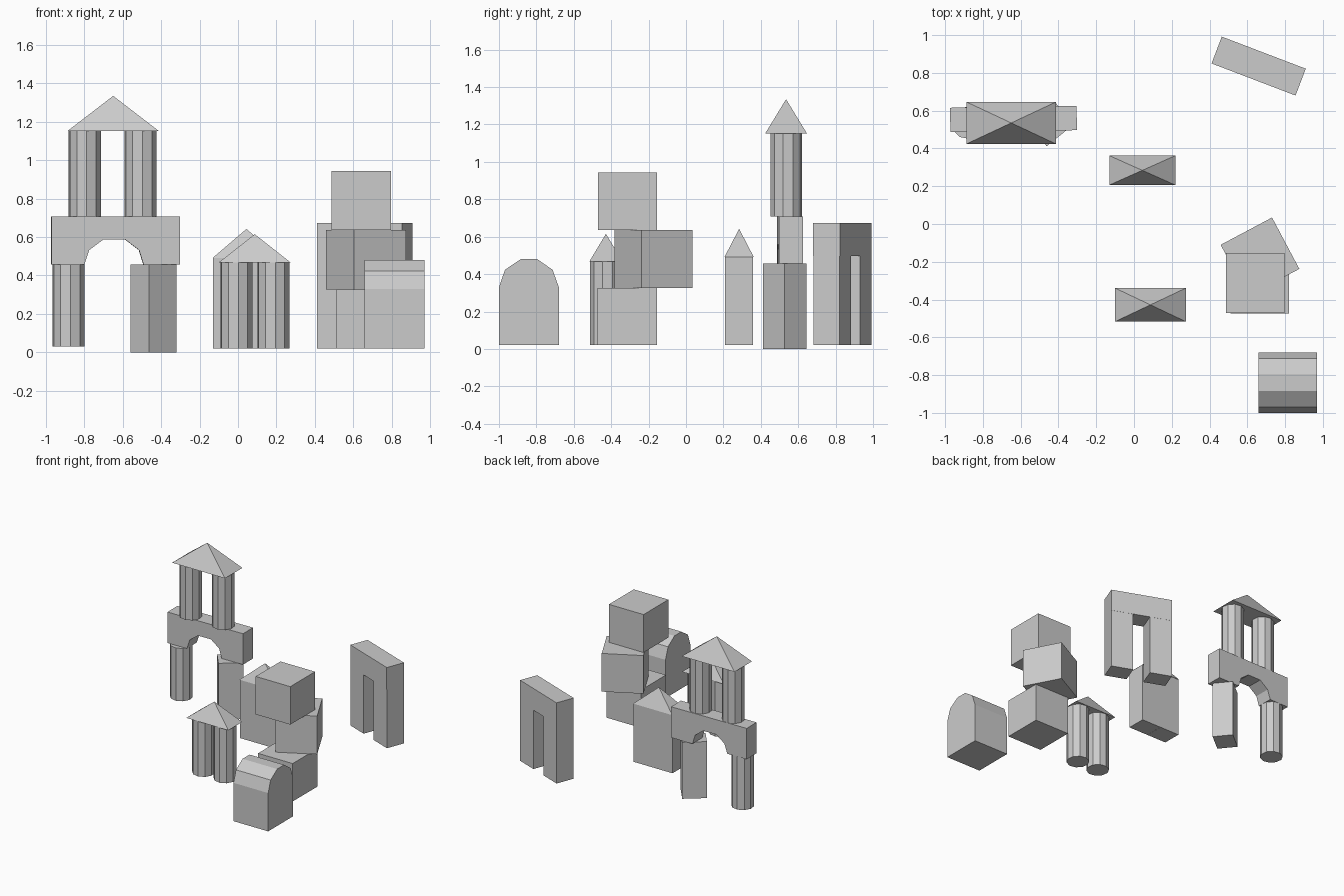
import bpy, bmesh
from math import radians
from mathutils import Matrix

if "Cube" in bpy.data.objects:
    bpy.data.objects.remove(bpy.data.objects["Cube"])


def finish(bm, name):
    bmesh.ops.recalc_face_normals(bm, faces=bm.faces)
    me = bpy.data.meshes.new(name)
    bm.to_mesh(me)
    bm.free()
    ob = bpy.data.objects.new(name, me)
    bpy.context.collection.objects.link(ob)
    return ob


def box(name, x, y, z0, z1, w, d, angle=0):
    bm = bmesh.new()
    bmesh.ops.create_cube(bm, size=1, matrix=Matrix.Diagonal((w, d, z1 - z0, 1)))
    ob = finish(bm, name)
    ob.location = (x, y, (z0 + z1) / 2)
    ob.rotation_euler.z = radians(angle)
    return ob


def column(name, x, y, z0, z1, turn=0):
    bm = bmesh.new()
    bmesh.ops.create_cone(bm, cap_ends=True, segments=10, radius1=0.085,
                          radius2=0.085, depth=z1 - z0)
    ob = finish(bm, name)
    ob.location = (x, y, (z0 + z1) / 2)
    ob.rotation_euler.z = radians(turn)
    return ob


def roof(name, x, y, z0, z1, w, d):
    # rectangular pyramid
    bm = bmesh.new()
    base = [bm.verts.new((x + sx * w / 2, y + sy * d / 2, z0))
            for sx, sy in ((-1, -1), (1, -1), (1, 1), (-1, 1))]
    tip = bm.verts.new((x, y, z1))
    bm.faces.new(base)
    for i in range(4):
        bm.faces.new((base[i], base[(i + 1) % 4], tip))
    return finish(bm, name)


def extrude_profile(name, points, offset):
    bm = bmesh.new()
    face = bm.faces.new([bm.verts.new(p) for p in points])
    res = bmesh.ops.extrude_face_region(bm, geom=[face], use_keep_orig=True)
    verts = [g for g in res["geom"] if isinstance(g, bmesh.types.BMVert)]
    bmesh.ops.translate(bm, verts=verts, vec=offset)
    return finish(bm, name)


# Tall gate tower: two legs, bridge, two columns, roof
column("gate_left_leg", -0.882, 0.535, 0.03, 0.457, 7)
box("gate_right_leg", -0.44, 0.528, 0, 0.457, 0.182, 0.153, 39)
arch = [(-0.335, 0), (-0.335, 0.25), (0.335, 0.25), (0.335, 0), (0.145, 0),
        (0.122, 0.075), (0.05, 0.13), (-0.065, 0.13), (-0.138, 0.075), (-0.163, 0)]
bridge = extrude_profile("gate_arch", [(x, -0.064, z) for x, z in arch], (0, 0.128, 0))
bridge.location = (-0.638, 0.556, 0.457)
bridge.rotation_euler.z = radians(0.8)
for side, x in (("left", -0.798), ("right", -0.507)):
    column(f"gate_upper_{side}_column", x, 0.535, 0.707, 1.153, 7)
roof("gate_roof", -0.65, 0.535, 1.153, 1.335, 0.474, 0.222)

# Small house on two square posts
for side, x in (("left", -0.043), ("right", 0.131)):
    box(f"square_house_{side}_post", x, 0.283, 0.02, 0.492, 0.173, 0.15)
roof("square_house_roof", 0.044, 0.284, 0.492, 0.642, 0.35, 0.156)

# Small house on two round columns
for side, x in (("left", -0.008), ("right", 0.184)):
    column(f"round_house_{side}_column", x, -0.429, 0.02, 0.467, 7)
roof("round_house_roof", 0.087, -0.428, 0.467, 0.615, 0.376, 0.178)

# Stack of three cubes
box("bottom_cube", 0.665, -0.314, 0.02, 0.327, 0.31, 0.317)
box("middle_cube", 0.667, -0.174, 0.327, 0.636, 0.308, 0.308, 28)
box("top_cube", 0.643, -0.313, 0.636, 0.943, 0.31, 0.317)

# Round-topped block
dome = [(-1, 0.02), (-1, 0.33), (-0.968, 0.423), (-0.884, 0.48),
        (-0.795, 0.48), (-0.713, 0.423), (-0.68, 0.33), (-0.68, 0.02)]
extrude_profile("round_topped_block", [(0.66, y, z) for y, z in dome], (0.31, 0, 0))

# Lintel on two posts, turned about z
turn = -20.9
axis = Matrix.Rotation(radians(turn), 2)
for side, s in (("left", -0.152), ("right", 0.152)):
    box(f"doorway_{side}_post", 0.66 + s * axis[0][0], 0.836 + s * axis[1][0],
        0.02, 0.497, 0.172, 0.15, turn)
box("doorway_lintel", 0.66, 0.836, 0.497, 0.673, 0.476, 0.152, turn)
